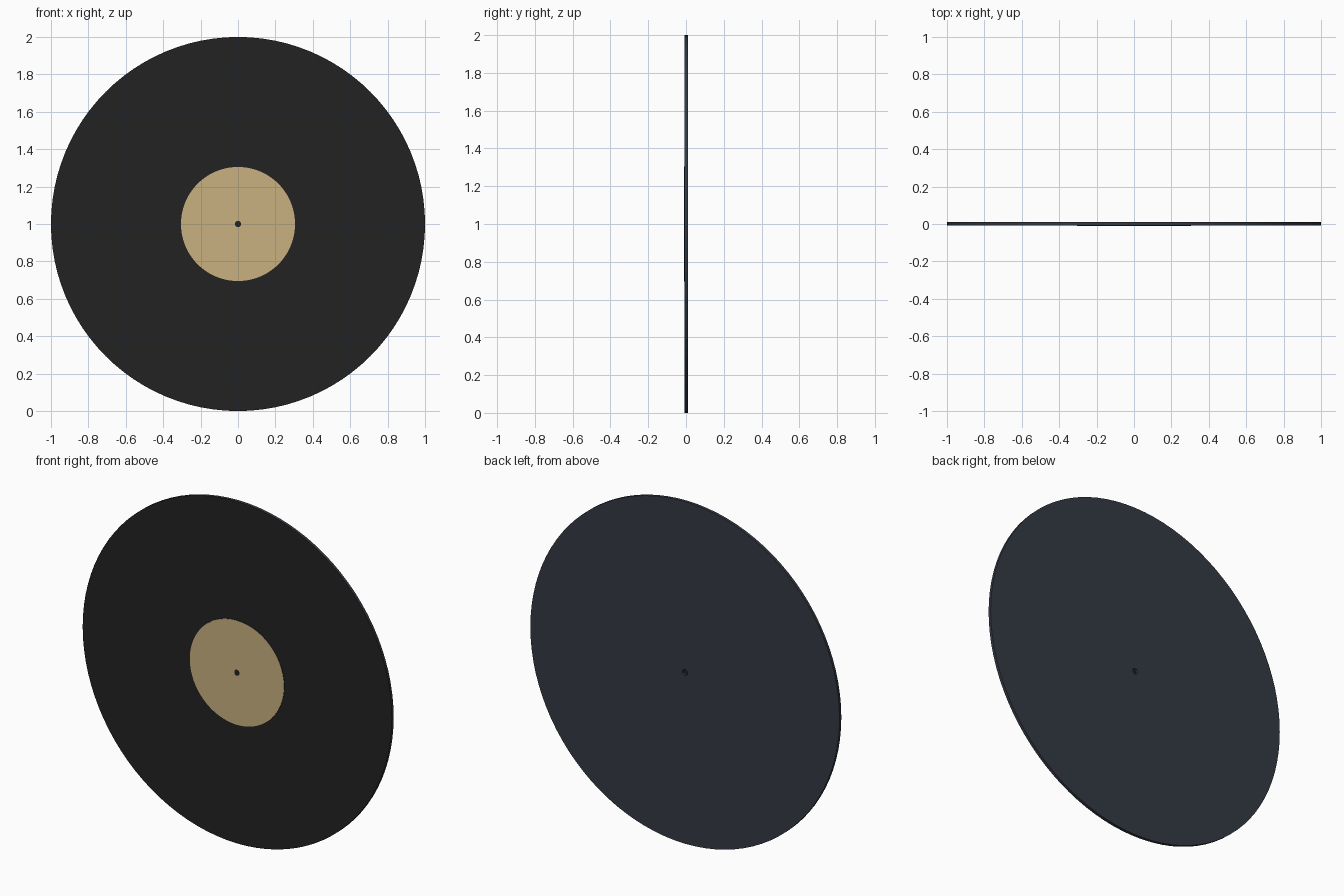
import bpy, bmesh, math

if "Cube" in bpy.data.objects:
    bpy.data.objects.remove(bpy.data.objects["Cube"])

def srgb(r, g, b):
    f = lambda c: c / 12.92 if c <= 0.04045 else ((c + 0.055) / 1.055) ** 2.4
    return (f(r / 255), f(g / 255), f(b / 255), 1)

def material(name, *rgb):
    m = bpy.data.materials.new(name)
    m.diffuse_color = srgb(*rgb)
    m.use_nodes = True
    m.node_tree.nodes["Principled BSDF"].inputs["Base Color"].default_value = m.diffuse_color
    return m

vinyl = material("black vinyl", 34, 34, 34)
slate = material("dark slate", 52, 57, 67)
paper = material("tan paper", 200, 176, 128)

def disc(name, front, back, outer, inner, front_mat, rest_mat, sides=96):
    """Upright ring (or solid disc if inner is 0) spanning y = front..back."""
    bm = bmesh.new()
    def ring(r, y):
        return [bm.verts.new((r * math.cos(2 * math.pi * i / sides), y,
                              1 + r * math.sin(2 * math.pi * i / sides)))
                for i in range(sides)]
    if inner:
        loops = [ring(outer, front), ring(outer, back), ring(inner, back), ring(inner, front)]
        pairs = [(loops[k], loops[(k + 1) % 4]) for k in range(4)]
    else:
        f, b = ring(outer, front), ring(outer, back)
        pairs = [(f, b)]
        bm.faces.new(f)
        bm.faces.new(b)
    for a, b in pairs:
        for i in range(sides):
            j = (i + 1) % sides
            bm.faces.new((a[i], a[j], b[j], b[i]))
    bmesh.ops.recalc_face_normals(bm, faces=bm.faces)
    # front-facing faces take the first colour, sides and back the second
    for f in bm.faces:
        f.normal_update()
        f.material_index = 0 if f.normal.y < -0.5 else 1
    me = bpy.data.meshes.new(name)
    bm.to_mesh(me)
    bm.free()
    me.materials.append(front_mat)
    me.materials.append(rest_mat)
    ob = bpy.data.objects.new(name, me)
    bpy.context.collection.objects.link(ob)
    return ob

# record body with spindle hole
disc("record_disc", -0.007, 0.01, 1.0, 0.017, vinyl, slate)
# centre label, slightly raised on the front
disc("centre_label", -0.01, -0.007, 0.305, 0.017, paper, slate)
# recessed dark filling of the spindle hole
disc("spindle_hole", -0.009, -0.004, 0.017, 0, vinyl, vinyl, 32)
